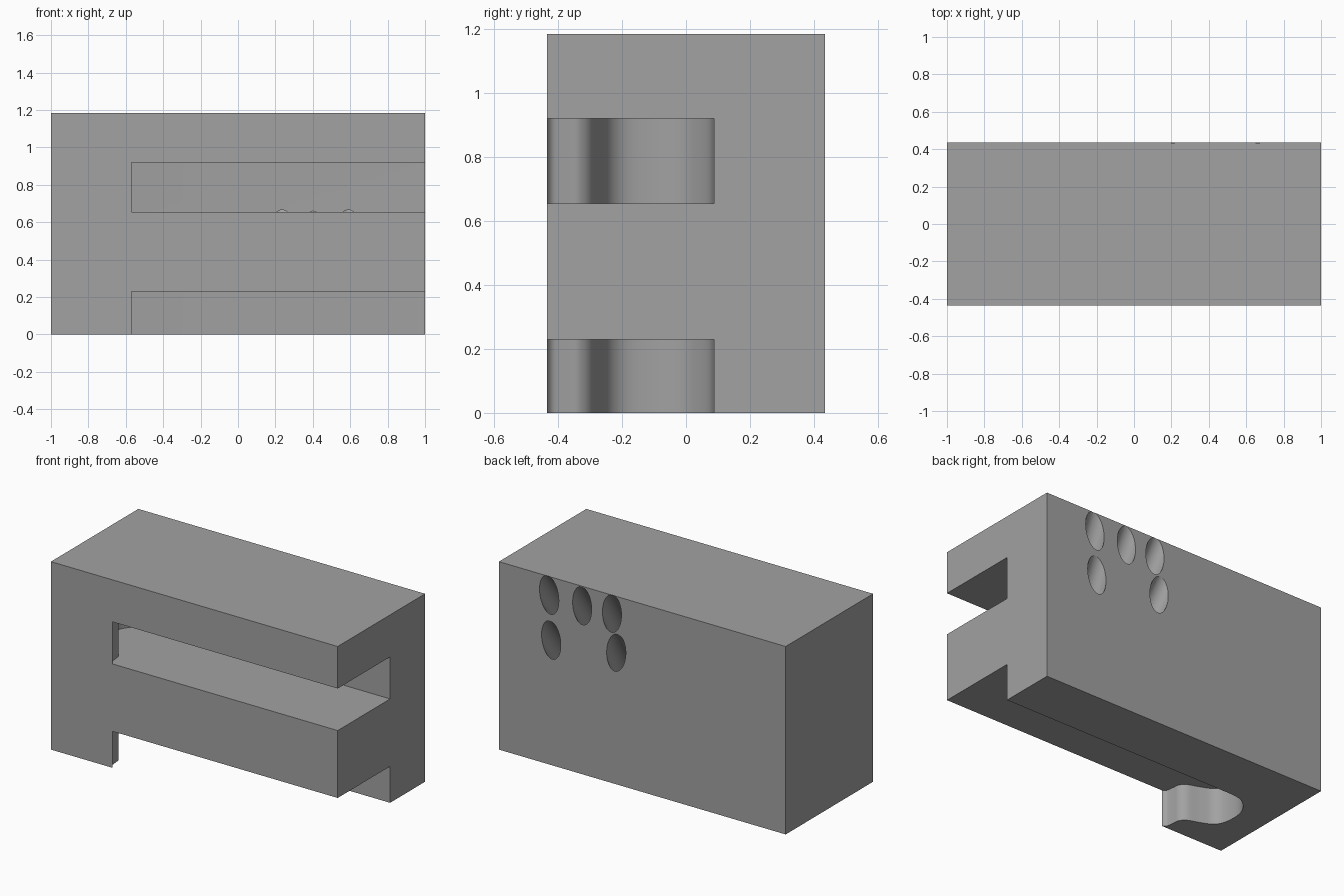
import bpy, bmesh, math
from mathutils import Vector

if "Cube" in bpy.data.objects:
    bpy.data.objects.remove(bpy.data.objects["Cube"])

grey = bpy.data.materials.new("mid_grey")
grey.diffuse_color = (0.36, 0.36, 0.36, 1)
grey.use_nodes = True
grey.node_tree.nodes["Principled BSDF"].inputs["Base Color"].default_value = grey.diffuse_color

HX, HY, H = 1.0, 0.435, 1.185
SLOT_BACK = 0.087


def mesh_object(name, bm):
    bmesh.ops.recalc_face_normals(bm, faces=bm.faces)
    me = bpy.data.meshes.new(name)
    bm.to_mesh(me)
    bm.free()
    ob = bpy.data.objects.new(name, me)
    bpy.context.collection.objects.link(ob)
    return ob


def smooth_path(pts, steps=6):
    """Catmull-Rom curve through the points."""
    p = [Vector(q) for q in [pts[0]] + pts + [pts[-1]]]
    out = []
    for a, b, c, d in zip(p, p[1:], p[2:], p[3:]):
        for i in range(steps):
            t = i / steps
            out.append(0.5 * (2 * b + (c - a) * t + (2 * a - 5 * b + 4 * c - d) * t * t
                              + (3 * b - a - 3 * c + d) * t ** 3))
    return out + [p[-1]]


def slot_cutter(name, z0, z1):
    # wavy end wall, then straight out past the right side and front
    wall = smooth_path([(-0.57, -HY), (-0.59, -0.415), (-0.597, -0.37), (-0.603, -0.33),
                        (-0.635, -0.295), (-0.71, -0.267), (-0.775, -0.235), (-0.81, -0.18),
                        (-0.818, -0.09), (-0.803, -0.02), (-0.765, 0.035), (-0.71, 0.075),
                        (-0.64, SLOT_BACK)])
    outline = [(-0.57, -0.6)] + [tuple(v) for v in wall] + [(1.2, SLOT_BACK), (1.2, -0.6)]
    bm = bmesh.new()
    face = bm.faces.new([bm.verts.new((x, y, z0)) for x, y in outline])
    top = bmesh.ops.extrude_face_region(bm, geom=[face])
    bmesh.ops.translate(bm, vec=(0, 0, z1 - z0),
                        verts=[g for g in top["geom"] if isinstance(g, bmesh.types.BMVert)])
    return mesh_object(name, bm)


def finger_hole_cutter(name, start, end, radius=0.066):
    # slanted round hole running down and forward from the back face
    a, b = Vector(start), Vector(end)
    axis = (b - a).normalized()
    a = a - axis * 0.3
    bm = bmesh.new()
    bmesh.ops.create_cone(bm, cap_ends=True, segments=40, radius1=radius, radius2=radius,
                          depth=(b - a).length)
    bm.transform(axis.to_track_quat('Z', 'Y').to_matrix().to_4x4())
    bmesh.ops.translate(bm, vec=(a + b) / 2, verts=bm.verts)
    return mesh_object(name, bm)


# main block
bm = bmesh.new()
bmesh.ops.create_cube(bm, size=1)
for v in bm.verts:
    v.co = (v.co.x * 2 * HX, v.co.y * 2 * HY, (v.co.z + 0.5) * H)
block = mesh_object("block", bm)
block.data.materials.append(grey)

# two side slots and five finger holes
cutters = [slot_cutter("upper_slot_cutter", 0.655, 0.92),
           slot_cutter("lower_slot_cutter", -0.2, 0.23)]
holes = [(0.65, 1.069, 0.58), (0.42, 1.062, 0.40), (0.212, 1.069, 0.24),
         (0.636, 0.789, 0.58), (0.182, 0.83, 0.24)]
for i, (x, z, x_end) in enumerate(holes):
    cutters.append(finger_hole_cutter(f"finger_hole_cutter_{i + 1}", (x, HY, z),
                                      (x_end, SLOT_BACK, z - 0.522)))

for c in cutters:
    mod = block.modifiers.new(c.name, 'BOOLEAN')
    mod.operation = 'DIFFERENCE'
    mod.solver = 'EXACT'
    mod.object = c

# bake the cuts, then drop the cutters
bpy.context.view_layer.objects.active = block
block.select_set(True)
for mod in list(block.modifiers):
    bpy.ops.object.modifier_apply(modifier=mod.name)
for c in cutters:
    bpy.data.objects.remove(c)

bpy.ops.object.shade_smooth_by_angle(angle=math.radians(30))
